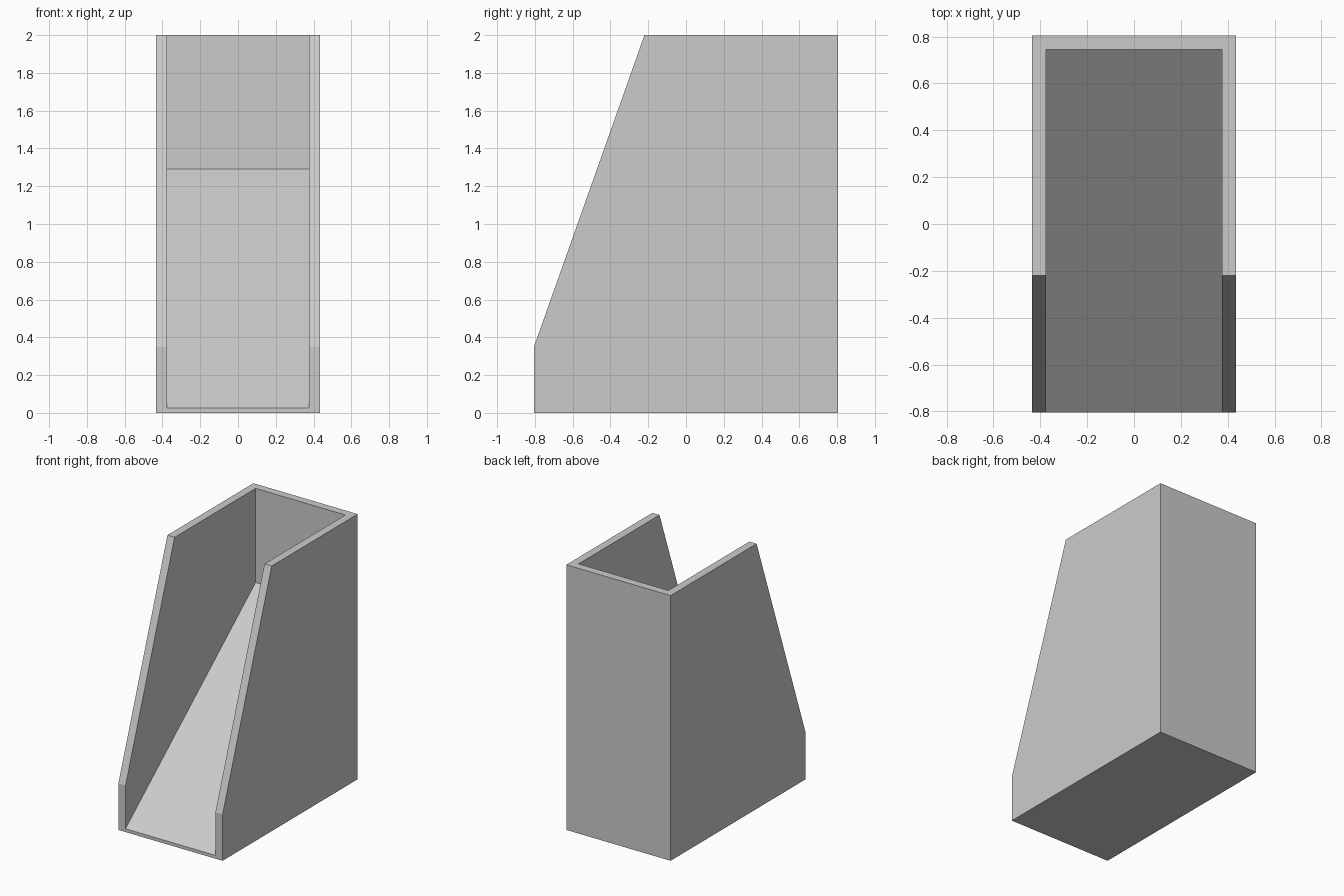
import bpy
import bmesh

old = bpy.data.objects.get("Cube")
if old:
    bpy.data.objects.remove(old, do_unlink=True)

# Single plain grey finish
grey = bpy.data.materials.new("plain_grey")
grey.use_nodes = True
colour = (0.6, 0.6, 0.6, 1)
grey.diffuse_color = colour
grey.node_tree.nodes["Principled BSDF"].inputs["Base Color"].default_value = colour

HALF_WIDTH, HALF_DEPTH, HEIGHT, WALL = 0.435, 0.805, 2.0, 0.06


def extrude_profile(name, profile, half_width):
    """Extrude a (y, z) side profile symmetrically along x."""
    bm = bmesh.new()
    face = bm.faces.new([bm.verts.new((-half_width, y, z)) for y, z in profile])
    extruded = bmesh.ops.extrude_face_region(bm, geom=[face])["geom"]
    verts = [v for v in extruded if isinstance(v, bmesh.types.BMVert)]
    bmesh.ops.translate(bm, verts=verts, vec=(2 * half_width, 0, 0))
    bmesh.ops.recalc_face_normals(bm, faces=bm.faces)
    mesh = bpy.data.meshes.new(name)
    bm.to_mesh(mesh)
    bm.free()
    mesh.materials.append(grey)
    obj = bpy.data.objects.new(name, mesh)
    bpy.context.collection.objects.link(obj)
    return obj


# Outer body with the slanted front edge
holder = extrude_profile("holder_body", [
    (-HALF_DEPTH, 0), (HALF_DEPTH, 0), (HALF_DEPTH, HEIGHT),
    (-0.22, HEIGHT), (-HALF_DEPTH, 0.35)], HALF_WIDTH)

# Open bay above the sloping floor
back = HALF_DEPTH - WALL
bay = extrude_profile("bay_cutter", [
    (-1, 0.025), (-HALF_DEPTH, 0.025), (back, 1.29),
    (back, HEIGHT + 0.2), (-1, HEIGHT + 0.2)], HALF_WIDTH - WALL)
bay.hide_render = True

cut = holder.modifiers.new("bay_cut", "BOOLEAN")
cut.operation = "DIFFERENCE"
cut.solver = "EXACT"
cut.object = bay
bpy.context.view_layer.objects.active = holder
holder.select_set(True)
bpy.ops.object.modifier_apply(modifier=cut.name)
bpy.data.objects.remove(bay, do_unlink=True)
